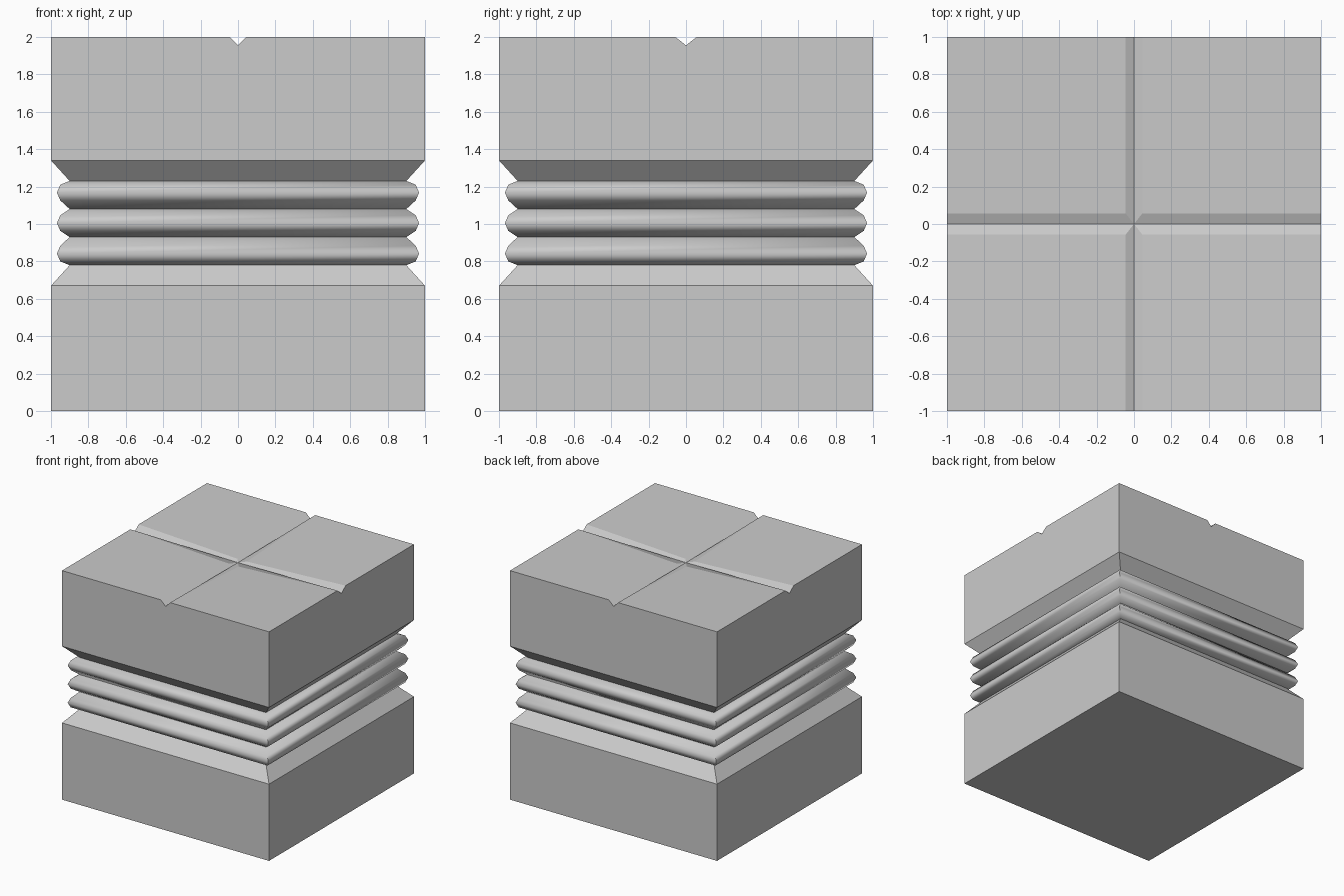
import bpy, bmesh
from mathutils import Vector

if "Cube" in bpy.data.objects:
    bpy.data.objects.remove(bpy.data.objects["Cube"])

bm = bmesh.new()

# Side profile (half width, height) of the square body up to the upper block
profile = [(1.0, 0.0), (1.0, 0.67)]
rib_rows = set()
for base, tip in ((0.78, 0.062), (0.93, 0.075), (1.08, 0.088)):
    first = len(profile)
    profile += [(0.90, base), (0.95, base + tip - 0.042),
                (0.968, base + tip), (0.95, base + tip + 0.042)]
    rib_rows.update(range(first, first + 4))
profile += [(0.90, 1.23), (1.0, 1.34)]

# Stacked square rings
signs = [(-1, -1), (1, -1), (1, 1), (-1, 1)]
rings = [[bm.verts.new((sx * r, sy * r, z)) for sx, sy in signs] for r, z in profile]
bm.faces.new(rings[0][::-1])
for i in range(len(rings) - 1):
    a, b = rings[i], rings[i + 1]
    for k in range(4):
        n = (k + 1) % 4
        face = bm.faces.new((a[k], a[n], b[n], b[k]))
        face.smooth = i in rib_rows

# Top surface: V grooves from each side meeting in the middle
cache = {}


def vert(x, y, z):
    key = (round(x, 4), round(y, 4), round(z, 4))
    if key not in cache:
        cache[key] = bm.verts.new(key)
    return cache[key]


GX, GY, TOP, LOW = 0.045, 0.057, 2.0, 1.955
for sx, sy in signs:
    mid = vert(0, 0, LOW)
    inner = vert(sx * GX, sy * GY, LOW)
    lip_y = vert(sx * GX, sy, TOP)
    lip_x = vert(sx, sy * GY, TOP)
    bm.faces.new((inner, lip_x, vert(sx, sy, TOP), lip_y))
    bm.faces.new((mid, inner, lip_y, vert(0, sy, LOW)))
    bm.faces.new((mid, inner, lip_x, vert(sx, 0, LOW)))

# Notched side walls of the upper block
for k in range(4):
    p, q = Vector(signs[k]), Vector(signs[(k + 1) % 4])
    centre, along = (p + q) / 2, (q - p) / 2
    half = GX if abs(along.x) > 0.5 else GY
    outline = [(1, TOP), (half, TOP), (0, LOW), (-half, TOP), (-1, TOP)]
    wall = [vert(*(centre + along * t), z) for t, z in outline]
    bm.faces.new([rings[-1][k], rings[-1][(k + 1) % 4]] + wall)

# Keep mitred corners and the creases between ribs sharp
bmesh.ops.recalc_face_normals(bm, faces=bm.faces[:])
for edge in bm.edges:
    edge.smooth = edge.calc_face_angle(0) < 1.0

mesh = bpy.data.meshes.new("ribbed_block")
bm.to_mesh(mesh)
bm.free()
block = bpy.data.objects.new("ribbed_block", mesh)
bpy.context.collection.objects.link(block)
